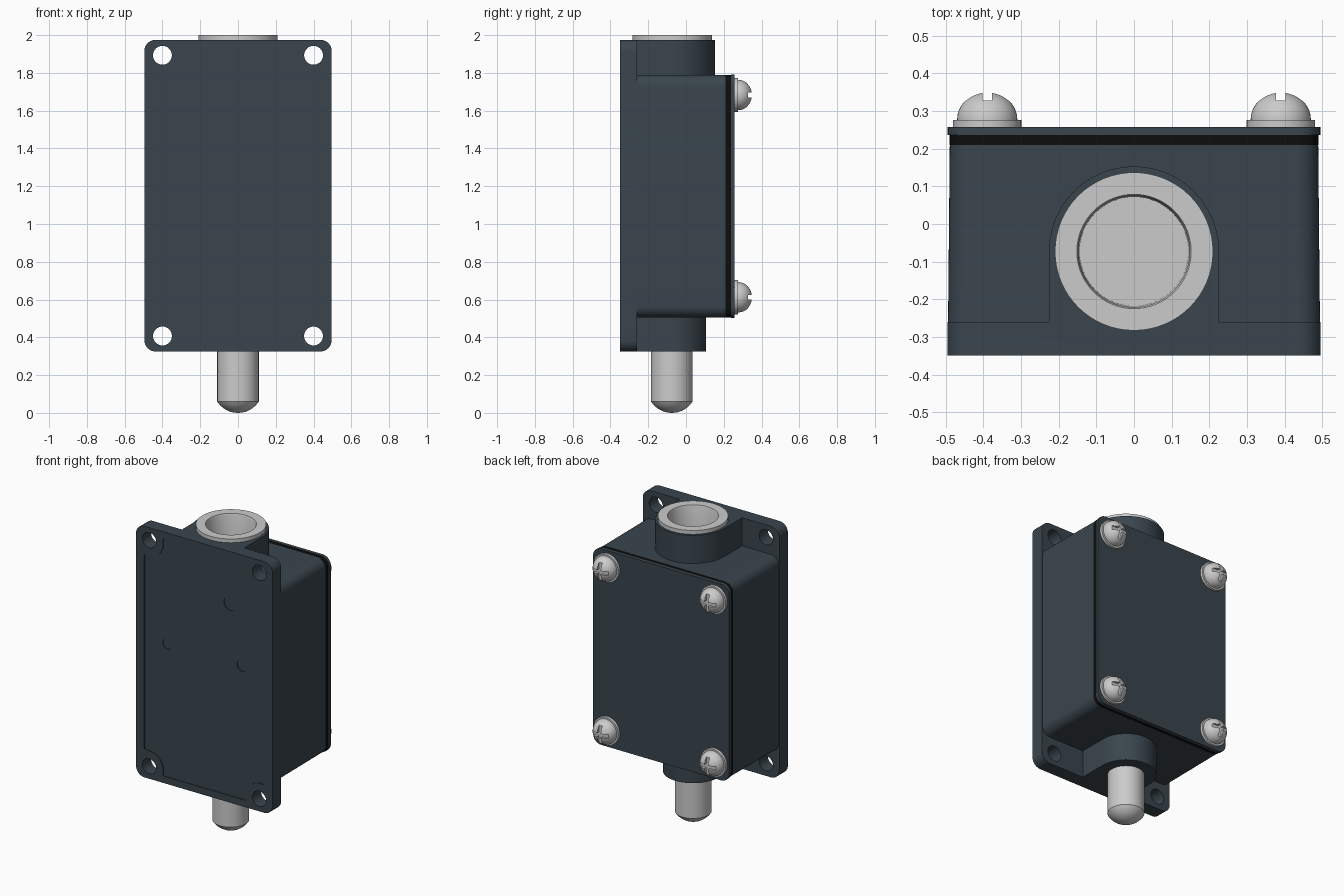
import bpy, bmesh
from math import sin, cos, pi, asin

if "Cube" in bpy.data.objects:
    bpy.data.objects.remove(bpy.data.objects["Cube"])

def material(name, rgb):
    m = bpy.data.materials.new(name)
    m.diffuse_color = (*rgb, 1)
    m.use_nodes = True
    m.node_tree.nodes["Principled BSDF"].inputs["Base Color"].default_value = m.diffuse_color
    return m

PAINT = material("dark_paint", (0.042, 0.06, 0.075))
RUBBER = material("black_rubber", (0.004, 0.004, 0.004))

def finish(bm, name, mat=None):
    bmesh.ops.recalc_face_normals(bm, faces=bm.faces)
    me = bpy.data.meshes.new(name)
    bm.to_mesh(me)
    bm.free()
    ob = bpy.data.objects.new(name, me)
    bpy.context.collection.objects.link(ob)
    if mat:
        me.materials.append(mat)
    return ob

def place(u, v, h, axis):
    return (u, h, v) if axis == 'Y' else (u, v, h)

def prism(name, pts, a, b, axis='Y', mat=None, taper=1.0):
    """Extrude a 2D outline from a to b along an axis, x narrowing by taper."""
    bm = bmesh.new()
    lo = [bm.verts.new(place(u, v, a, axis)) for u, v in pts]
    hi = [bm.verts.new(place(u * taper, v, b, axis)) for u, v in pts]
    bm.faces.new(lo)
    bm.faces.new(hi)
    n = len(pts)
    for i in range(n):
        j = (i + 1) % n
        bm.faces.new((lo[i], lo[j], hi[j], hi[i]))
    return finish(bm, name, mat)

def lathe(name, profile, cu, cv, axis='Z', n=64, mat=None):
    """Revolve (radius, height) points around an axis through (cu, cv)."""
    bm = bmesh.new()
    rings = [[bm.verts.new(place(cu + r * cos(2 * pi * i / n), cv + r * sin(2 * pi * i / n), h, axis))
              for i in range(n)] for r, h in profile]
    for p, q in zip(rings, rings[1:]):
        for i in range(n):
            j = (i + 1) % n
            bm.faces.new((p[i], p[j], q[j], q[i]))
    bmesh.ops.remove_doubles(bm, verts=bm.verts, dist=1e-5)
    return finish(bm, name, mat)

def arc(cx, cy, r, a0, a1, n=10):
    return [(cx + r * cos(a0 + (a1 - a0) * i / n), cy + r * sin(a0 + (a1 - a0) * i / n))
            for i in range(n + 1)]

def round_rect(hx, z0, z1, r):
    return (arc(hx - r, z1 - r, r, 0, pi / 2) + arc(r - hx, z1 - r, r, pi / 2, pi)
            + arc(r - hx, z0 + r, r, pi, 1.5 * pi) + arc(hx - r, z0 + r, r, 1.5 * pi, 2 * pi))

def boolean(ob, other, op='DIFFERENCE'):
    other.hide_render = True
    m = ob.modifiers.new("bool", 'BOOLEAN')
    m.operation, m.solver, m.object = op, 'EXACT', other
    bpy.context.view_layer.objects.active = ob
    bpy.ops.object.modifier_apply(modifier=m.name)
    bpy.data.objects.remove(other)

def disc_cutter(x, z, r, y0, y1, n=32):
    return lathe("cutter", [(0, y0), (r, y0), (r, y1), (0, y1)], x, z, 'Y', n)

CY = -0.073          # y of the conduit and rod axis
CZ = 1.15            # height of the flange centre

# housing: mounting flange, box and the two U-shaped bosses
housing = prism("housing", round_rect(0.496, 0.325, 1.975, 0.06), -0.35, -0.26, mat=PAINT)
box = prism("box", round_rect(0.4945, 0.505, 1.79, 0.06), -0.30, 0.21, mat=PAINT, taper=0.99)
boolean(housing, box, 'UNION')
for r, z0, z1 in ((0.226, 1.70, 1.975), (0.18, 0.325, 0.60)):
    outline = [(-r, -0.30), (r, -0.30)] + arc(0, CY, r, 0, pi, 40)
    boolean(housing, prism("boss", outline, z0, z1, 'Z', PAINT), 'UNION')

# corner mounting holes
for sx in (-1, 1):
    for z in (0.407, 1.893):
        boolean(housing, disc_cutter(sx * 0.4, z, 0.05, -0.5, -0.2))

# shallow front panel that curves around the holes, with three round marks
q = [(0.437, 0.64)] + arc(0.4, 0.743, 0.1, 1.5 * pi, pi) + [(0.3, 0.78)]
corner = lambda sx, sz, seq: [(sx * x, CZ + sz * z) for x, z in seq]
panel = corner(1, 1, q) + corner(-1, 1, q[::-1]) + corner(-1, -1, q) + corner(1, -1, q[::-1])
boolean(housing, prism("cutter", panel, -0.4, -0.344))
for x, z, r in ((0.184, 1.63, 0.046), (-0.27, 1.244, 0.036), (0.27, 1.244, 0.036)):
    boolean(housing, disc_cutter(x, z, r, -0.4, -0.339))

# conduit socket set into the top boss
boolean(housing, lathe("cutter", [(0, 1.70), (0.18, 1.70), (0.18, 2.1), (0, 2.1)], 0, CY))
lathe("conduit_socket", [(0, 1.70), (0.18, 1.70), (0.18, 1.975), (0.21, 1.975), (0.21, 2.0),
                         (0.152, 2.0), (0.148, 1.99), (0.145, 1.73), (0, 1.73)], 0, CY)

# rod with a domed tip below
R = (0.11 ** 2 + 0.06 ** 2) / 0.12
a = asin(0.11 / R)
dome = [(R * sin(a * i / 8), R - R * cos(a * i / 8)) for i in range(9)]
lathe("rod", dome + [(0.11, 0.34), (0, 0.34)], 0, CY - 0.002)

# gasket and cover
prism("gasket", round_rect(0.490, 0.506, 1.789, 0.055), 0.21, 0.237, mat=RUBBER)
prism("cover", round_rect(0.495, 0.503, 1.792, 0.06), 0.237, 0.258, mat=PAINT)

# cover screws: washer, round head and cross slot
for sx in (-1, 1):
    for z in (0.612, 1.683):
        x = sx * 0.39
        lathe("screw_washer", [(0, 0.255), (0.091, 0.255), (0.091, 0.276), (0, 0.276)], x, z, 'Y', 40)
        head = [(0.08 * cos(pi / 2 * i / 10), 0.278 + 0.072 * sin(pi / 2 * i / 10)) for i in range(11)]
        screw = lathe("screw_head", [(0, 0.27), (0.08, 0.27)] + head, x, z, 'Y', 40)
        for hx, hz in ((0.0125, 0.1), (0.1, 0.0125)):
            slot = [(x - hx, z - hz), (x + hx, z - hz), (x + hx, z + hz), (x - hx, z + hz)]
            boolean(screw, prism("cutter", slot, 0.328, 0.40))

# smooth curved faces, keep edges crisp
for ob in bpy.context.scene.objects:
    ob.select_set(True)
bpy.context.view_layer.objects.active = housing
bpy.ops.object.shade_smooth_by_angle(angle=0.6)
